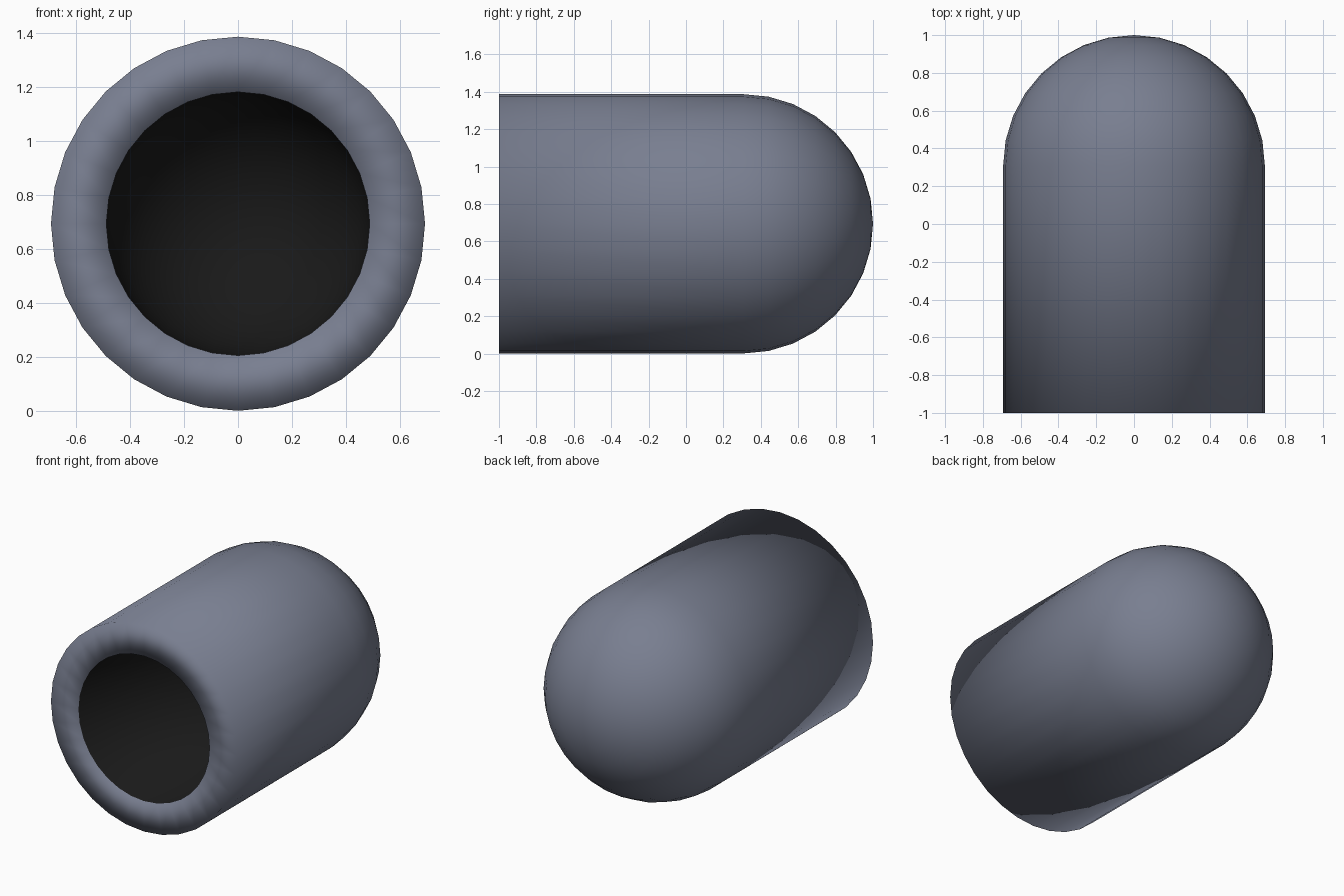
import bpy, bmesh, math

if "Cube" in bpy.data.objects:
    bpy.data.objects.remove(bpy.data.objects["Cube"])

SIDES, RINGS = 32, 8
R_OUT, R_IN = 0.693, 0.488
CENTRE_Z, DOME_Y, FRONT_Y = 0.694, 0.307, -1.0


def half_profile(r):
    """Radius and y from the open front to the last ring before the dome tip."""
    pts = [(r, FRONT_Y)]
    for i in range(RINGS):
        a = math.pi / 2 * i / RINGS
        pts.append((r * math.cos(a), DOME_Y + r * math.sin(a)))
    return pts


def add_rings(bm, profile):
    return [[bm.verts.new((r * math.sin(2 * math.pi * k / SIDES), y,
                           CENTRE_Z + r * math.cos(2 * math.pi * k / SIDES)))
             for k in range(SIDES)] for r, y in profile]


def bridge(bm, a, b, mat):
    for k in range(SIDES):
        j = (k + 1) % SIDES
        bm.faces.new((a[k], a[j], b[j], b[k])).material_index = mat


def shell(bm, r, mat):
    # Straight tube closed by a hemispherical dome
    rings = add_rings(bm, half_profile(r))
    for a, b in zip(rings, rings[1:]):
        bridge(bm, a, b, mat)
    tip = bm.verts.new((0, DOME_Y + r, CENTRE_Z))
    for k in range(SIDES):
        bm.faces.new((rings[-1][k], rings[-1][(k + 1) % SIDES], tip)).material_index = mat
    return rings[0]


def material(name, colour):
    m = bpy.data.materials.new(name)
    m.diffuse_color = colour
    m.use_nodes = True
    m.node_tree.nodes["Principled BSDF"].inputs["Base Color"].default_value = m.diffuse_color
    return m


# Hollow capsule: outer shell, dark inner shell and flat front rim
bm = bmesh.new()
outer = shell(bm, R_OUT, 0)
inner = shell(bm, R_IN, 1)
bridge(bm, inner, outer, 0)
bmesh.ops.recalc_face_normals(bm, faces=bm.faces)
for f in bm.faces:
    f.smooth = True

mesh = bpy.data.meshes.new("hollow_capsule")
bm.to_mesh(mesh)
bm.free()
mesh.materials.append(material("slate_shell", (0.19, 0.21, 0.28, 1)))
mesh.materials.append(material("dark_interior", (0.010, 0.010, 0.010, 1)))
bpy.context.collection.objects.link(bpy.data.objects.new("hollow_capsule", mesh))
